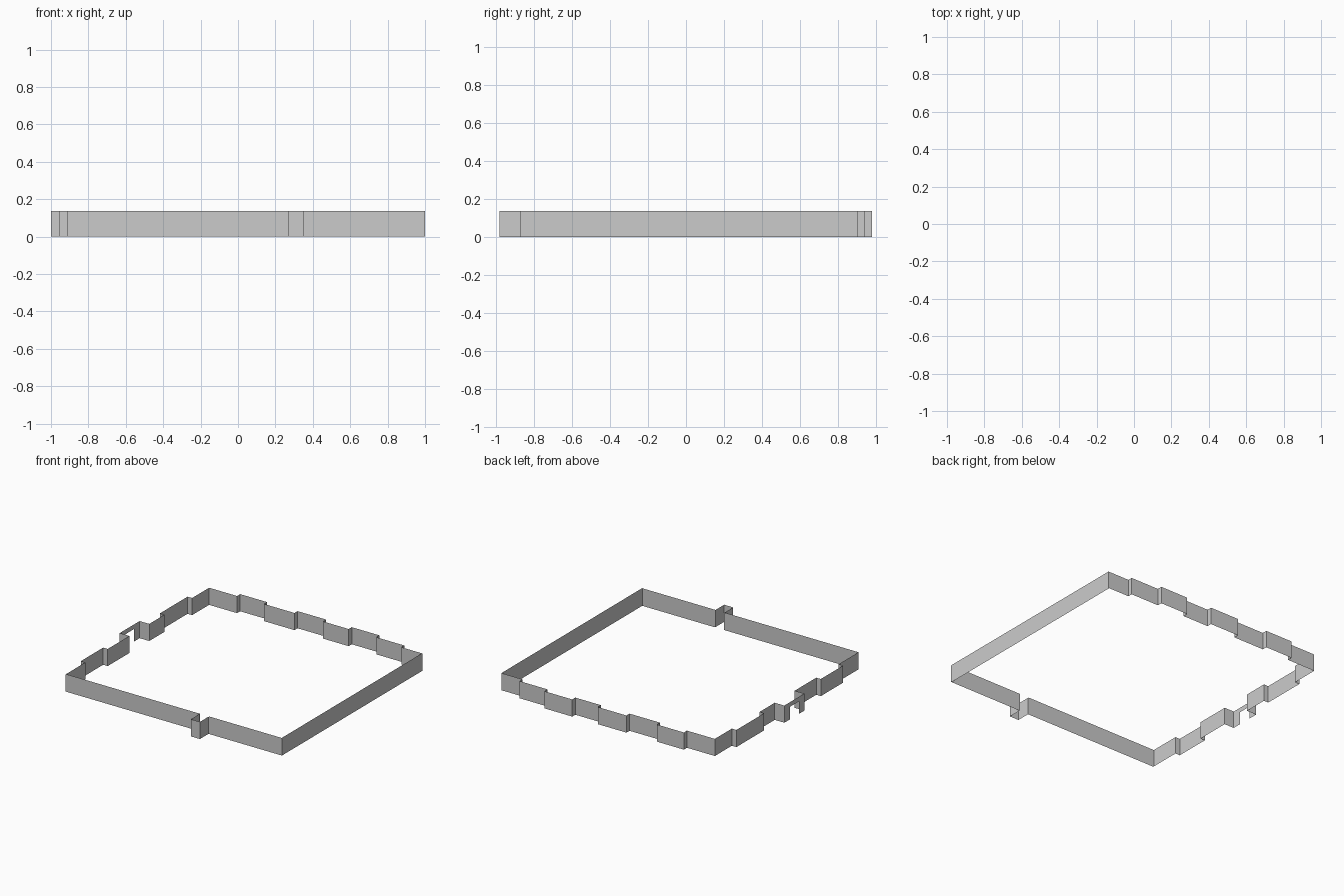
import bpy

if "Cube" in bpy.data.objects:
    bpy.data.objects.remove(bpy.data.objects["Cube"])

H = 0.137          # wall height
LINTEL = 0.10      # underside of the gate lintel


def sheet(name, points, z0=0.0, z1=H):
    """Thin vertical wall following a plan polyline; z0 may vary per segment."""
    n = len(points)
    lows = z0 if isinstance(z0, list) else [z0] * (n - 1)
    verts, faces = [], []
    for (a, b), low in zip(zip(points, points[1:]), lows):
        i = len(verts)
        verts += [(*a, low), (*b, low), (*b, z1), (*a, z1)]
        faces.append((i, i + 1, i + 2, i + 3))
    mesh = bpy.data.meshes.new(name)
    mesh.from_pydata(verts, [], faces)
    mesh.update()
    obj = bpy.data.objects.new(name, mesh)
    bpy.context.collection.objects.link(obj)
    return obj


def stepped(start, level, steps, end):
    """Stepped line (position, offset): each step = (position, new offset)."""
    pts = [(start, level)]
    for pos, new in steps:
        pts += [(pos, level), (pos, new)]
        level = new
    return pts + [(end, level)]


# Plan levels
XL, XP, XG, XR = -0.915, -0.955, -1.0, 1.0
YF, YB, YP, YE = -0.873, 0.942, 0.981, 0.905

# Front wall with the projecting bay
sheet("front_wall", [(XL, YF), (0.27, YF), (0.27, -0.982),
                     (0.35, -0.982), (0.35, YF), (XR, YF)])

# Plain right wall
sheet("right_wall", [(XR, YF), (XR, YE)])

# Inner lining of the front and right walls
T = 0.006
sheet("front_lining", [(XL, YF + T), (0.27, YF + T)])
sheet("corner_lining", [(0.35, YF + T), (XR - T, YF + T), (XR - T, YE)])

# Back wall with alternating raised panels
back = stepped(XR, YE, [(0.812, YB), (0.564, YP), (0.32, YB), (0.094, YP),
                        (-0.16, YB), (-0.429, YP), (-0.668, YB)], XL)
sheet("back_wall", back)

# Left wall, each side of the gate
left_back = stepped(YB, XL, [(0.727, XP), (0.376, XL)], 0.185)
left_front = stepped(-0.067, XL, [(-0.34, XP), (-0.622, XL)], YF)
sheet("left_wall_back", [(x, y) for y, x in left_back])
sheet("left_wall_front", [(x, y) for y, x in left_front])

# Gate bay: returns, two piers and a lintel over the opening
sheet("gate", [(XL, 0.185), (XG, 0.185), (XG, 0.112), (XG, 0.003),
               (XG, -0.067), (XL, -0.067)], z0=[0, 0, LINTEL, 0, 0])
